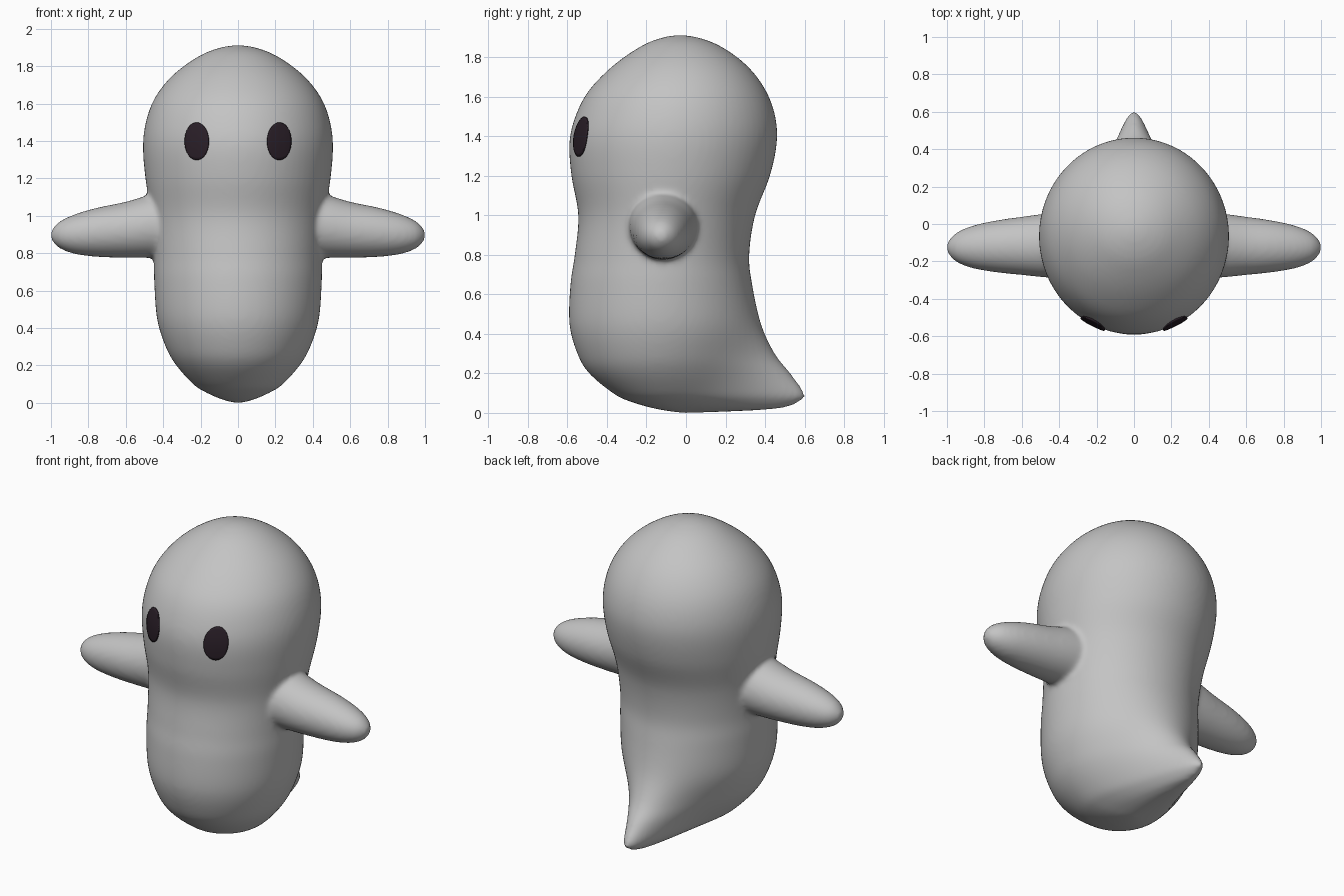
import bpy, bmesh, math
from mathutils import Vector
from mathutils.bvhtree import BVHTree

if "Cube" in bpy.data.objects:
    bpy.data.objects.remove(bpy.data.objects["Cube"])


def material(name, rgb):
    m = bpy.data.materials.new(name)
    m.diffuse_color = (*rgb, 1)
    m.use_nodes = True
    m.node_tree.nodes["Principled BSDF"].inputs["Base Color"].default_value = m.diffuse_color
    return m


def make_object(name, bm, mat):
    bmesh.ops.recalc_face_normals(bm, faces=bm.faces)
    for f in bm.faces:
        f.smooth = True
    me = bpy.data.meshes.new(name)
    bm.to_mesh(me)
    me.materials.append(mat)
    ob = bpy.data.objects.new(name, me)
    bpy.context.collection.objects.link(ob)
    return ob


def spline(rows, steps):
    """Catmull-Rom curve through rows, first and last rows are end guides."""
    out = []
    for a, b, c, d in zip(rows, rows[1:], rows[2:], rows[3:]):
        for i in range(steps):
            t = i / steps
            out.append([0.5 * (2 * q + (r - p) * t + (2 * p - 5 * q + 4 * r - s) * t * t
                               + (3 * q - p - 3 * r + s) * t ** 3)
                        for p, q, r, s in zip(a, b, c, d)])
    return out


def loft(bm, rings, start, end):
    """Skin a list of point rings and close both ends to a point."""
    loops = [[bm.verts.new(p) for p in ring] for ring in rings]
    n = len(loops[0])
    for a, b in zip(loops, loops[1:]):
        for i in range(n):
            bm.faces.new((a[i], a[(i + 1) % n], b[(i + 1) % n], b[i]))
    for ring, tip in ((loops[0], start), (loops[-1], end)):
        v = bm.verts.new(tip)
        for i in range(n):
            bm.faces.new((ring[i], ring[(i + 1) % n], v))


grey = material("body grey", (0.55, 0.55, 0.55))
dark = material("eye dark", (0.022, 0.013, 0.02))

# Body sections: height, half width, front y, back y, extra reach of the tail
BODY = [
    (0.0, 0.0, 0.0, 0.0, 0.0),
    (0.02, 0.09, -0.15, 0.06, 0.39),
    (0.06, 0.18, -0.29, 0.11, 0.47),
    (0.10, 0.24, -0.37, 0.15, 0.45),
    (0.20, 0.33, -0.49, 0.22, 0.31),
    (0.30, 0.387, -0.55, 0.27, 0.18),
    (0.45, 0.433, -0.59, 0.32, 0.06),
    (0.65, 0.448, -0.585, 0.325, 0.01),
    (0.80, 0.45, -0.563, 0.32, 0.0),
    (1.0, 0.465, -0.545, 0.35, 0.0),
    (1.2, 0.495, -0.58, 0.425, 0.0),
    (1.37, 0.508, -0.59, 0.46, 0.0),
    (1.5, 0.493, -0.56, 0.452, 0.0),
    (1.62, 0.45, -0.50, 0.41, 0.0),
    (1.73, 0.37, -0.40, 0.335, 0.0),
    (1.82, 0.262, -0.285, 0.232, 0.0),
    (1.885, 0.14, -0.165, 0.11, 0.0),
    (1.912, 0.0, -0.03, -0.03, 0.0),
]
SEG = 72


def mirrored_end(r):
    return (r[0], -r[1], r[3], r[2], r[4])


def body_ring(row):
    z, w, front, back, reach = row
    width = 0.13 + 0.4 * z          # tail ridge spreads out higher up
    pts = []
    for i in range(SEG):
        a = 2 * math.pi * i / SEG
        x = w * math.cos(a)
        y = (front + back) / 2 + (back - front) / 2 * math.sin(a)
        if math.sin(a) > 0:
            y += reach * math.sin(a) * math.exp(-(x / width) ** 2)
        pts.append((x, y, z))
    return pts


bm = bmesh.new()
rows = spline([mirrored_end(BODY[1])] + BODY + [mirrored_end(BODY[-2])], 5)
loft(bm, [body_ring(r) for r in rows[1:]], (0, 0, 0), (0, -0.03, 1.912))
surface = BVHTree.FromBMesh(bm)

# Arm sections: x, centre y, centre z, half depth, half height
ARM = [
    (0.25, -0.115, 0.945, 0.17, 0.17),
    (0.38, -0.115, 0.945, 0.175, 0.17),
    (0.46, -0.115, 0.945, 0.172, 0.17),
    (0.60, -0.117, 0.925, 0.156, 0.15),
    (0.75, -0.12, 0.912, 0.137, 0.132),
    (0.87, -0.123, 0.902, 0.112, 0.107),
    (0.95, -0.125, 0.898, 0.078, 0.074),
    (0.99, -0.125, 0.897, 0.038, 0.036),
    (1.003, -0.125, 0.897, 0.0, 0.0),
]
arm_end = tuple(ARM[-2][:3]) + (-ARM[-2][3], -ARM[-2][4])
arm_rows = spline([ARM[0]] + ARM + [arm_end], 4)
for side in (-1, 1):
    rings = [[(side * x, y + ry * math.cos(k * math.pi / 20), z + rz * math.sin(k * math.pi / 20))
              for k in range(40)] for x, y, z, ry, rz in arm_rows]
    loft(bm, rings, (side * 0.25, -0.115, 0.945), (side * 1.003, -0.125, 0.897))

# Body and arms fuse into one soft skin
body = make_object("body", bm, grey)
fuse = body.modifiers.new("fuse", 'REMESH')
fuse.mode = 'VOXEL'
fuse.voxel_size = 0.014
fuse.use_smooth_shade = True
soften = body.modifiers.new("soften", 'SMOOTH')
soften.factor = 0.5
soften.iterations = 10

# Eyes: thin oval plates that follow the face
for side, name in ((-1, "right_eye"), (1, "left_eye")):
    eye = bmesh.new()
    bmesh.ops.create_grid(eye, x_segments=12, y_segments=12, size=1)
    for v in eye.verts:
        p, q = v.co.x, v.co.y
        # square grid to oval
        x = side * 0.22 + 0.064 * p * math.sqrt(1 - q * q / 2)
        z = 1.398 + 0.1 * q * math.sqrt(1 - p * p / 2)
        hit, normal, _, _ = surface.ray_cast(Vector((x, -2, z)), Vector((0, 1, 0)))
        v.co = hit + Vector((0, -0.005, 0))
    ob = make_object(name, eye, dark)
    plate = ob.modifiers.new("plate", 'SOLIDIFY')
    plate.thickness = 0.008
    plate.offset = 0
